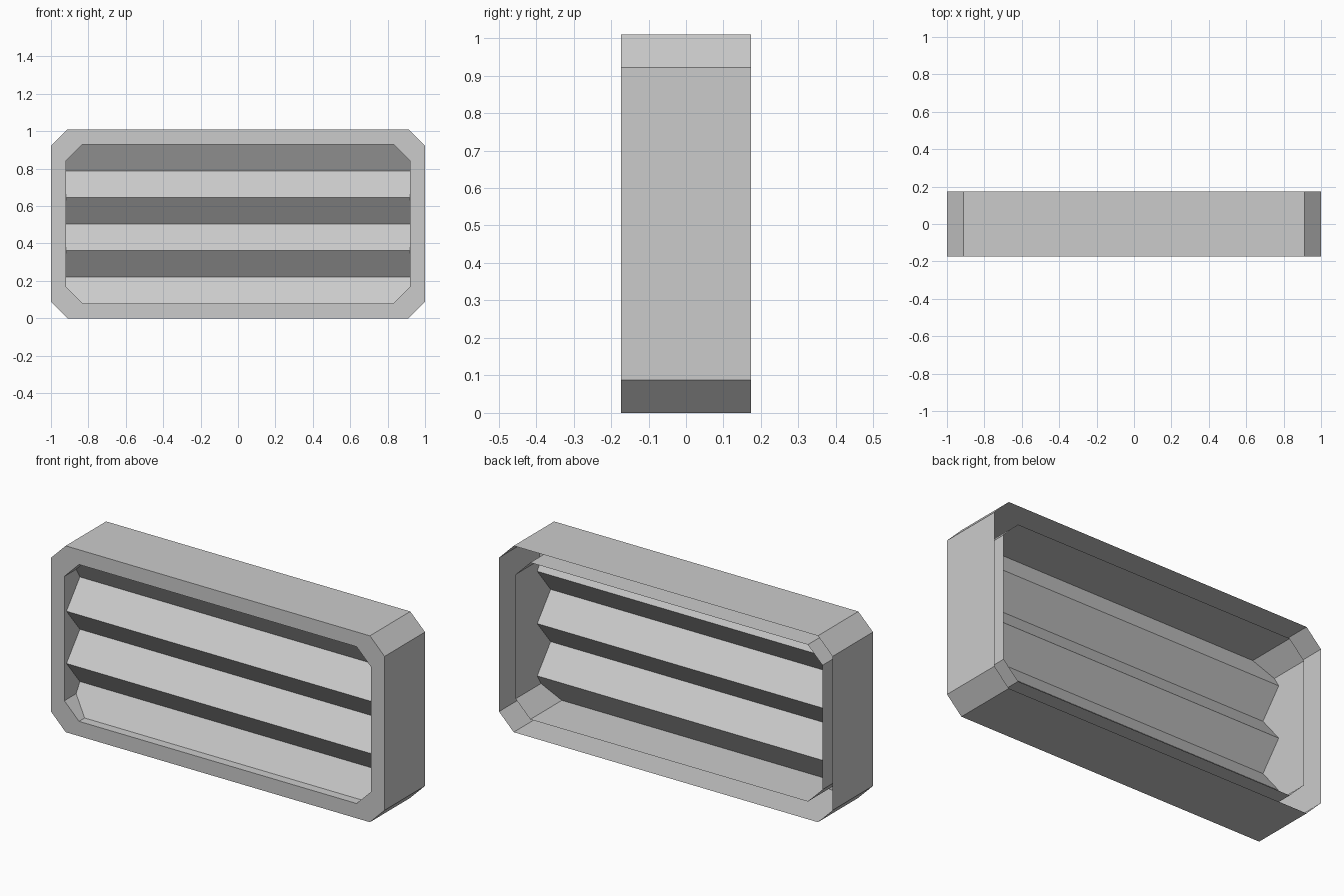
import bpy
import bmesh
from mathutils import Vector

if "Cube" in bpy.data.objects:
    bpy.data.objects.remove(bpy.data.objects["Cube"], do_unlink=True)

# Main dimensions
HEIGHT, DEPTH = 1.01, 0.173
MID = HEIGHT / 2
CHAMFER = 0.088
RIM = 0.08

grey = bpy.data.materials.new("light_grey")
grey.use_nodes = True
colour = (0.6, 0.6, 0.6, 1)
grey.diffuse_color = colour
grey.node_tree.nodes["Principled BSDF"].inputs["Base Color"].default_value = colour


def make_object(name, bm):
    mesh = bpy.data.meshes.new(name)
    bm.to_mesh(mesh)
    bm.free()
    mesh.materials.append(grey)
    obj = bpy.data.objects.new(name, mesh)
    bpy.context.collection.objects.link(obj)
    return obj


def octagon(bm, inset, y):
    """Chamfered rectangle, inset from the outer outline, at depth y."""
    w, h, c = 1 - inset, MID - inset, CHAMFER
    corner = [(w, h - c), (w - c, h)]
    quarter_turns = (corner
                     + [(-x, z) for x, z in reversed(corner)]
                     + [(-x, -z) for x, z in corner]
                     + [(x, -z) for x, z in reversed(corner)])
    return [bm.verts.new((x, y, z + MID)) for x, z in quarter_turns]


# Frame: outer wall, front rim and inner sleeve, open at the back
bm = bmesh.new()
loops = [octagon(bm, 0, DEPTH), octagon(bm, 0, -DEPTH),
         octagon(bm, RIM, -DEPTH), octagon(bm, RIM, 0.145)]
for a, b in zip(loops, loops[1:]):
    for i in range(8):
        j = (i + 1) % 8
        bm.faces.new((a[i], a[j], b[j], b[i]))
make_object("vent_frame", bm)

# Louvres: one pleated sheet across the opening
FRONT, BACK, END = -0.155, -0.04, -0.125
depths = [END, BACK, FRONT, BACK, FRONT, BACK, END]
half_w, half_h = 1 - RIM, MID - RIM
step = 2 * half_h / (len(depths) - 1)
bm = bmesh.new()
rows = [[bm.verts.new((x, y, RIM + i * step)) for x in (-half_w, half_w)]
        for i, y in enumerate(depths)]
for low, high in zip(rows, rows[1:]):
    bm.faces.new((low[0], low[1], high[1], high[0]))

# Trim the sheet to the sleeve's chamfered corners
for sx in (-1, 1):
    for sz in (-1, 1):
        bmesh.ops.bisect_plane(
            bm, geom=bm.verts[:] + bm.edges[:] + bm.faces[:],
            plane_co=Vector((sx * half_w, 0, MID + sz * (half_h - CHAMFER))),
            plane_no=Vector((sx, 0, sz)), clear_outer=True)
make_object("louvre_sheet", bm)
